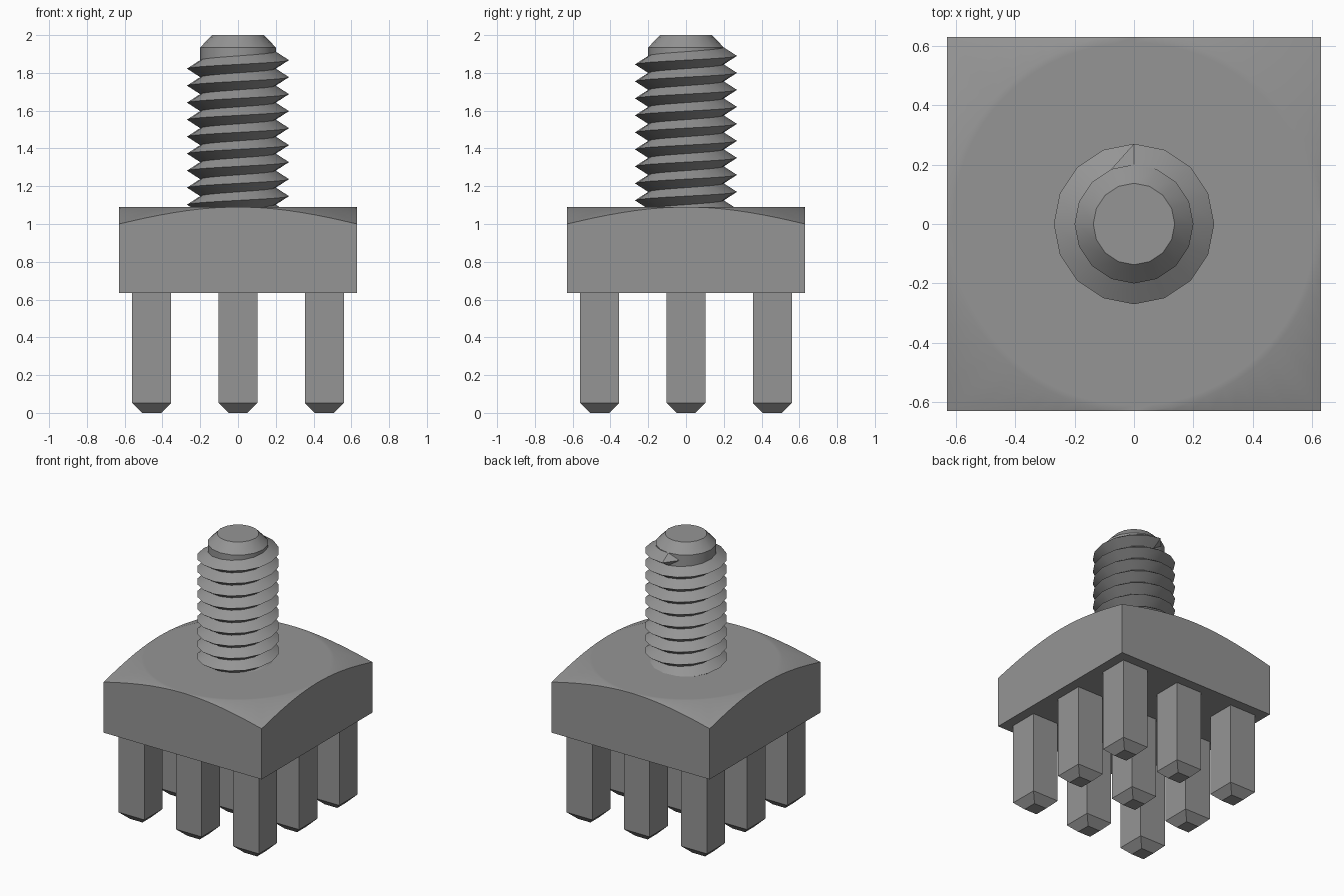
import bpy, bmesh, math

cube = bpy.data.objects.get("Cube")
if cube:
    bpy.data.objects.remove(cube, do_unlink=True)

GREY = (0.30, 0.30, 0.30, 1.0)
steel = bpy.data.materials.new("steel_grey")
steel.diffuse_color = GREY
steel.use_nodes = True
steel.node_tree.nodes["Principled BSDF"].inputs["Base Color"].default_value = GREY


def finish(name, bm, fix_normals=True, angle=30):
    """Turn a bmesh into a named, shaded object."""
    bmesh.ops.remove_doubles(bm, verts=bm.verts, dist=1e-5)
    if fix_normals:
        bmesh.ops.recalc_face_normals(bm, faces=bm.faces)
    mesh = bpy.data.meshes.new(name)
    bm.to_mesh(mesh)
    bm.free()
    mesh.materials.append(steel)
    obj = bpy.data.objects.new(name, mesh)
    bpy.context.collection.objects.link(obj)
    bpy.ops.object.select_all(action='DESELECT')
    obj.select_set(True)
    bpy.context.view_layer.objects.active = obj
    bpy.ops.object.shade_smooth_by_angle(angle=math.radians(angle))
    return obj


def loft(bm, rings):
    """Bridge rings of points with faces and cap both ends."""
    rings = [[bm.verts.new(p) for p in ring] for ring in rings]
    n = len(rings[0])
    for a, b in zip(rings, rings[1:]):
        for i in range(n):
            j = (i + 1) % n
            if (a[i].co - b[i].co).length < 1e-5:
                corners = [a[i], a[j], b[j]]
            elif (a[j].co - b[j].co).length < 1e-5:
                corners = [a[i], a[j], b[i]]
            else:
                corners = [a[i], a[j], b[j], b[i]]
            bm.faces.new(corners)
    bm.faces.new(rings[0][::-1])
    bm.faces.new(rings[-1])


def circle(r, z, n):
    return [(r * math.cos(2 * math.pi * i / n), r * math.sin(2 * math.pi * i / n), z)
            for i in range(n)]


def square(x, y, h, z):
    return [(x + sx * h, y + sy * h, z)
            for sx, sy in ((-1, -1), (1, -1), (1, 1), (-1, 1))]


# Square head: flat round top, with corners cut down by a shallow cone
HALF, TOP, BASE, DROP, N = 0.63, 1.09, 0.635, 0.09, 64
slope = DROP / (HALF * (math.sqrt(2) - 1))
edge, bottom = [], []
for i in range(N):
    a = 2 * math.pi * i / N
    r = HALF / max(abs(math.cos(a)), abs(math.sin(a)))
    x, y = r * math.cos(a), r * math.sin(a)
    edge.append((x, y, TOP - slope * (r - HALF)))
    bottom.append((x, y, BASE))
bm = bmesh.new()
loft(bm, [bottom, edge, circle(HALF, TOP, N), circle(HALF - 0.02, TOP, N)])
finish("square_head", bm)

# Threaded shaft core with chamfered tip
SEG, ROOT, CREST = 16, 0.20, 0.27
bm = bmesh.new()
loft(bm, [circle(ROOT, 1.0, SEG), circle(ROOT, 1.935, SEG), circle(0.137, 2.0, SEG)])
finish("shaft_core", bm)

# Right-handed V thread, ending at the back in a short run-out
PITCH, TURNS, END_Z = 0.09, 10, 1.89
bm = bmesh.new()
previous = None
for i in range(TURNS * SEG + 1):
    a = math.pi / 2 + 2 * math.pi * i / SEG
    z = END_Z + PITCH * (i / SEG - TURNS)
    ring = [bm.verts.new((r * math.cos(a), r * math.sin(a), z + dz))
            for r, dz in ((ROOT, -PITCH / 2), (CREST, 0), (ROOT, PITCH / 2))]
    if previous:
        for k in (0, 1):
            bm.faces.new((previous[k], ring[k], ring[k + 1], previous[k + 1]))
    previous = ring
a = math.pi / 2 + 2 * math.pi / SEG
tip = bm.verts.new((ROOT * math.cos(a), ROOT * math.sin(a), END_Z + PITCH / SEG))
for k in (0, 1):
    bm.faces.new((previous[k], tip, previous[k + 1]))
finish("screw_thread", bm, fix_normals=False)

# Three by three grid of square pins with chamfered feet
PIN, CHAMFER, SPACING = 0.103, 0.053, 0.457
for row, iy in (("front", -1), ("middle", 0), ("back", 1)):
    for side, ix in (("right", -1), ("centre", 0), ("left", 1)):
        x, y = ix * SPACING, iy * SPACING
        bm = bmesh.new()
        loft(bm, [square(x, y, PIN - CHAMFER, 0), square(x, y, PIN, CHAMFER),
                  square(x, y, PIN, BASE)])
        finish(f"pin_{row}_{side}", bm)
